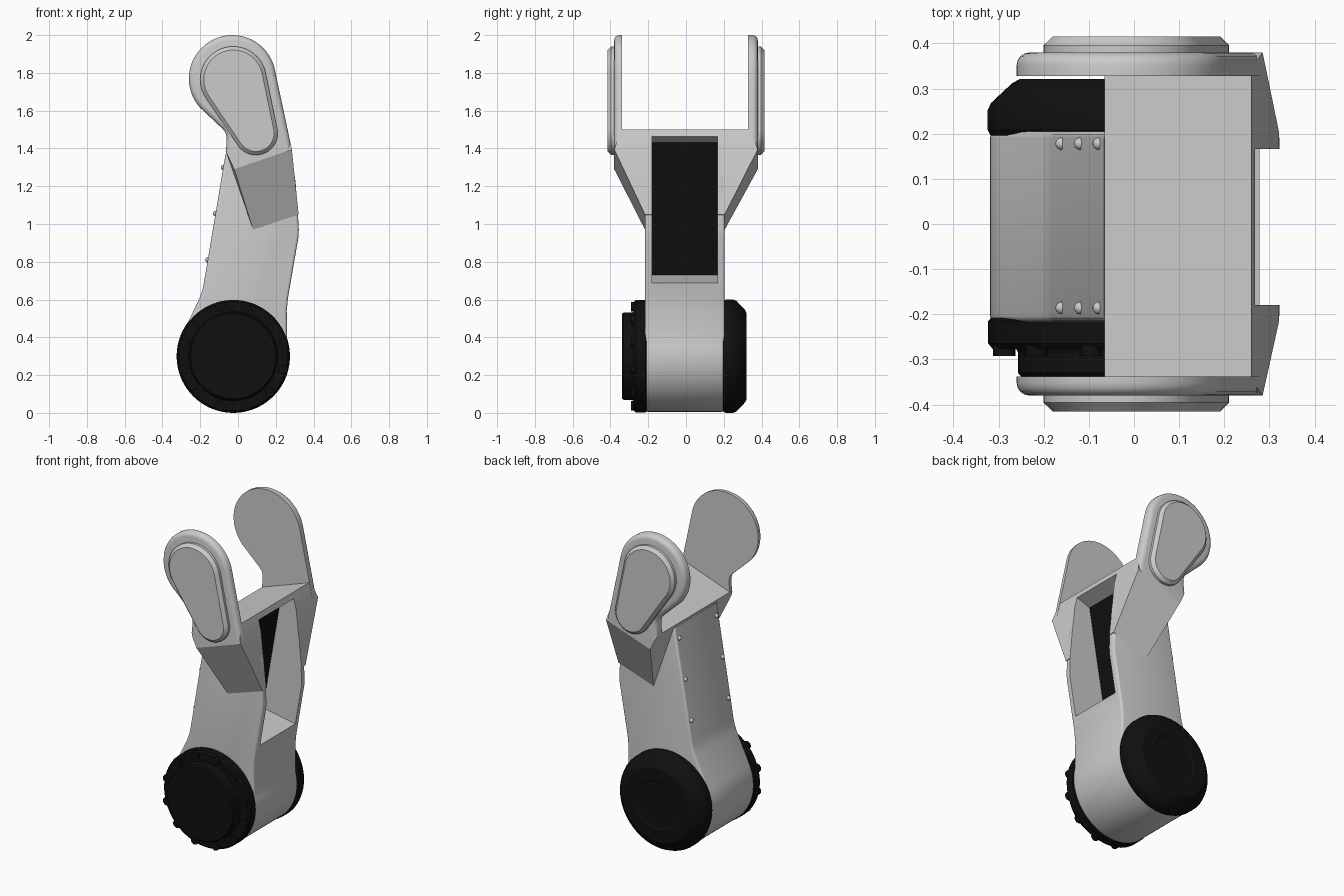
import bpy, bmesh, math
from mathutils import Vector

if "Cube" in bpy.data.objects:
    bpy.data.objects.remove(bpy.data.objects["Cube"])

black = bpy.data.materials.new("black")
black.diffuse_color = (0.005, 0.005, 0.005, 1)
black.use_nodes = True
black.node_tree.nodes["Principled BSDF"].inputs["Base Color"].default_value = black.diffuse_color
HUB = (-0.025, 0.30)


def finish(name, bm, mat=None, angle=35):
    bmesh.ops.recalc_face_normals(bm, faces=bm.faces[:])
    me = bpy.data.meshes.new(name)
    bm.to_mesh(me)
    bm.free()
    ob = bpy.data.objects.new(name, me)
    bpy.context.collection.objects.link(ob)
    if mat:
        me.materials.append(mat)
    smooth(ob, angle)
    return ob


def smooth(ob, angle=35):
    bpy.ops.object.select_all(action='DESELECT')
    bpy.context.view_layer.objects.active = ob
    ob.select_set(True)
    bpy.ops.object.shade_smooth_by_angle(angle=math.radians(angle))


def arc(cx, cz, r, a0, a1, n):
    return [(cx + r * math.cos(math.radians(a0 + (a1 - a0) * i / n)),
             cz + r * math.sin(math.radians(a0 + (a1 - a0) * i / n))) for i in range(n + 1)]


def prism(name, pts, y0, y1, bevel=0, segs=1, ends=(), min_z=-1, mat=None):
    """Extrude an x-z profile along y; bevel rim edges at the given end y values."""
    bm = bmesh.new()
    face = bm.faces.new([bm.verts.new((x, y0, z)) for x, z in pts])
    ext = bmesh.ops.extrude_face_region(bm, geom=[face], use_keep_orig=True)
    for v in ext["geom"]:
        if isinstance(v, bmesh.types.BMVert):
            v.co.y = y1
    if bevel:
        rim = [e for e in bm.edges
               if any(all(abs(v.co.y - y) < 1e-5 for v in e.verts) for y in ends)
               and max(v.co.z for v in e.verts) > min_z]
        bmesh.ops.recalc_face_normals(bm, faces=bm.faces[:])
        bmesh.ops.bevel(bm, geom=rim, offset=bevel, segments=segs, profile=0.5,
                        affect='EDGES', clamp_overlap=False)
    return finish(name, bm, mat)


def lathe(name, prof, mat=None):
    """Turn a (radius, y) profile around the hub axis."""
    bm = bmesh.new()
    vs = [bm.verts.new((HUB[0] + r, y, HUB[1])) for r, y in prof]
    es = [bm.edges.new(p) for p in zip(vs, vs[1:])]
    bmesh.ops.spin(bm, geom=vs + es, cent=(HUB[0], 0, HUB[1]), axis=(0, 1, 0),
                   angle=2 * math.pi, steps=72, use_merge=True)
    bmesh.ops.remove_doubles(bm, verts=bm.verts[:], dist=1e-5)
    return finish(name, bm, mat, 25)


# main link body
Y0, Y1 = -0.217, 0.205
body_pts = arc(*HUB, 0.294, 155, 375, 44) + [
    (0.259, 0.46), (0.258, 0.54), (0.265, 0.61), (0.32, 0.93), (0.322, 0.97), (0.317, 1.06),
    (0.305, 1.22), (0.28, 1.395), (0.262, 1.48), (-0.066, 1.37),
    (-0.182, 0.68), (-0.19, 0.645), (-0.205, 0.605)]
body = prism("link_body", body_pts, Y0, Y1, 0.014, 3, (Y0, Y1))

# flared shoulder that widens from the body to the fork
bm = bmesh.new()
for x, z, ya, yb in [(0.26, 1.5, -0.345, 0.345), (-0.065, 1.385, -0.345, 0.345),
                     (-0.02, 1.29, -0.38, 0.38), (0.285, 1.395, -0.38, 0.38),
                     (0.08, 0.97, Y0, Y1), (0.321, 1.05, Y0, Y1)]:
    bm.verts.new((x, ya, z))
    bm.verts.new((x, yb, z))
bmesh.ops.convex_hull(bm, input=bm.verts[:])
bmesh.ops.dissolve_limit(bm, angle_limit=0.01, verts=bm.verts[:], edges=bm.edges[:])
shoulder = finish("fork_shoulder", bm, None, 15)

# pocket cut through body and shoulder
cutter = prism("pocket_cutter", [(0.05, 0.73), (0.5, 0.648), (0.5, 1.545), (0.17, 1.43)],
               -0.18, 0.166)
for ob, ang in ((body, 35), (shoulder, 15)):
    mod = ob.modifiers.new("pocket", 'BOOLEAN')
    mod.operation = 'DIFFERENCE'
    mod.solver = 'EXACT'
    mod.object = cutter
    bpy.context.view_layer.objects.active = ob
    bpy.ops.object.modifier_apply(modifier=mod.name)
    smooth(ob, ang)
bpy.data.objects.remove(cutter)

# black panel at the back of the pocket
prism("pocket_panel", [(0.045, 0.73), (0.056, 0.728), (0.176, 1.432), (0.165, 1.43)],
      -0.18, 0.166, mat=black)

# fork arms and raised pads, both sides
arm_pts = [(-0.02, 1.29), (0.285, 1.395)] + arc(-0.03, 1.77, 0.23, 11, 222, 44) + [
    (-0.08, 1.502), (-0.066, 1.484), (-0.06, 1.46), (-0.06, 1.43), (-0.065, 1.385)]
big, small = Vector((-0.025, 1.765)), Vector((0.095, 1.48))
d = small - big
phi = math.degrees(math.atan2(d.y, d.x))
al = math.degrees(math.acos((0.175 - 0.115) / d.length))
pad_pts = arc(*big, 0.175, phi + al, phi + 360 - al, 36) + arc(*small, 0.115, phi - al, phi + al, 28)
for side, s, inner in (("front", -1, -0.338), ("back", 1, 0.328)):
    prism(side + "_fork_arm", arm_pts, inner, s * 0.38, 0.028, 4, (s * 0.38,), 1.4)
    prism(side + "_arm_pad", pad_pts, s * 0.37, s * 0.415, 0.019, 1, (s * 0.415,))

# front hub: flange, raised cap and rim lugs
lathe("front_hub", [(0, -0.2), (0.285, -0.2), (0.298, -0.215), (0.298, -0.265), (0.288, -0.277),
                    (0.236, -0.277), (0.232, -0.285), (0.232, -0.33), (0.225, -0.338), (0, -0.338)],
      black)
for i in range(12):
    a = i * 30 + 15
    lug = arc(HUB[0] + 0.272 * math.cos(math.radians(a)), HUB[1] + 0.272 * math.sin(math.radians(a)),
              0.025, 0, 345, 15)
    prism("hub_lug", lug, -0.25, -0.292, mat=black)

# back hub: chamfered cap with a shallow dish
lathe("back_hub", [(0, 0.19), (0.29, 0.19), (0.3, 0.21), (0.3, 0.25), (0.292, 0.268), (0.245, 0.312),
                   (0.228, 0.321), (0.15, 0.321), (0.14, 0.315), (0, 0.315)], black)

# small rivets down the rear panel
for z in (1.3, 1.055, 0.81):
    for y in (-0.186, 0.178):
        x = -0.066 + (z - 1.37) * 0.168
        bm = bmesh.new()
        bmesh.ops.create_uvsphere(bm, u_segments=14, v_segments=8, radius=0.014)
        bmesh.ops.translate(bm, verts=bm.verts[:], vec=(x, y, z))
        finish("rivet", bm)
